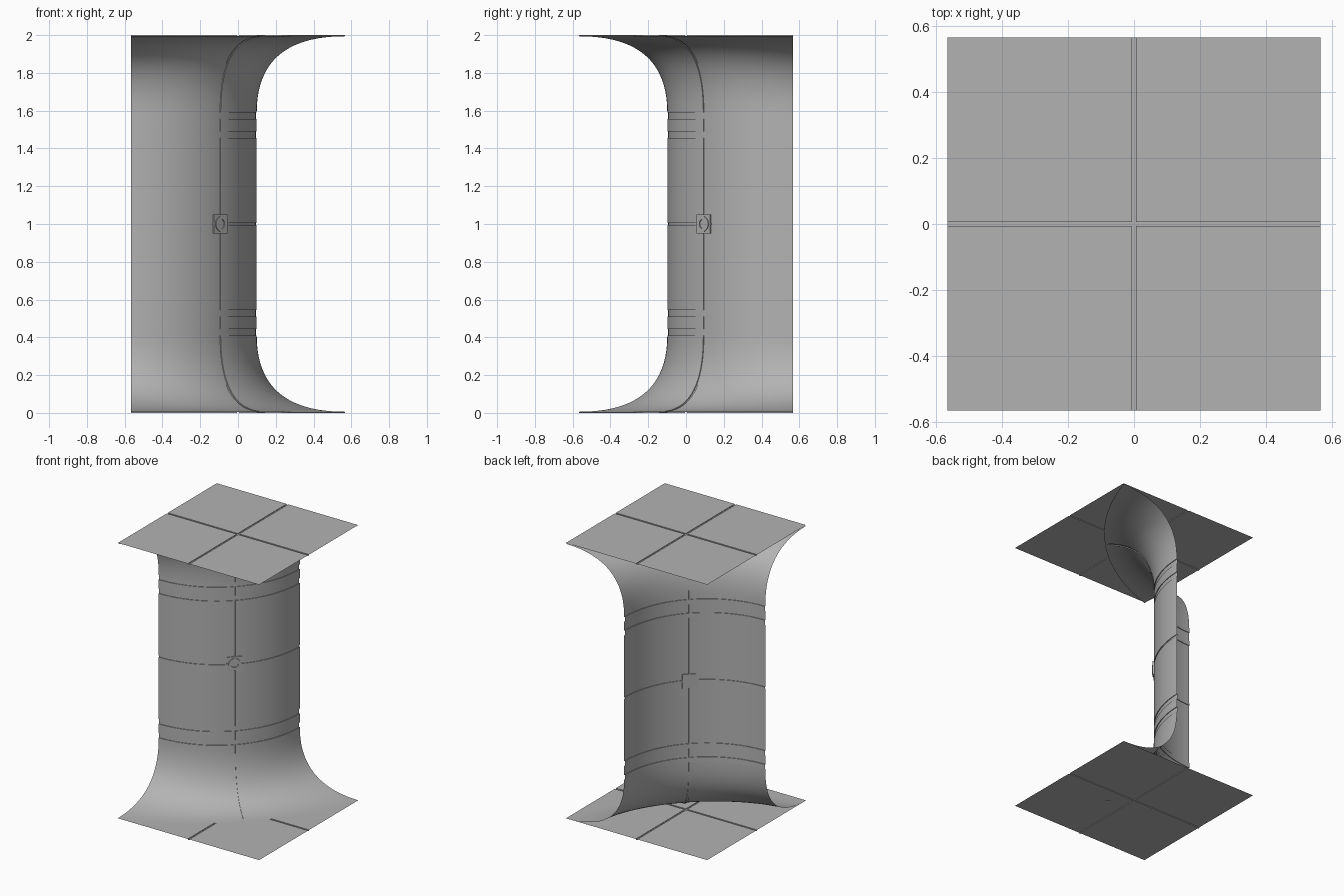
import bpy, bmesh, math
from mathutils import Vector, Matrix

if "Cube" in bpy.data.objects:
    bpy.data.objects.remove(bpy.data.objects["Cube"])

HALF = 0.566      # half of the square plate
RADIUS = 0.665    # plan radius of the curved wall
FLARE = 0.466     # how far the flare reaches at the ends
FLARE_H = 0.41    # height of the flare
GROOVE = 0.005    # groove depth
SEAM = 0.006      # half width of a groove

grey = bpy.data.materials.new("mid_grey")
grey.diffuse_color = (0.45, 0.45, 0.45, 1)
grey.use_nodes = True
grey.node_tree.nodes["Principled BSDF"].inputs["Base Color"].default_value = grey.diffuse_color


def finish(bm, name):
    bmesh.ops.remove_doubles(bm, verts=bm.verts, dist=1e-5)
    bmesh.ops.dissolve_degenerate(bm, edges=bm.edges, dist=1e-5)
    mesh = bpy.data.meshes.new(name)
    bm.to_mesh(mesh)
    bm.free()
    mesh.materials.append(grey)
    obj = bpy.data.objects.new(name, mesh)
    bpy.context.collection.objects.link(obj)
    bpy.ops.object.select_all(action='DESELECT')
    obj.select_set(True)
    bpy.context.view_layer.objects.active = obj
    bpy.ops.object.shade_smooth_by_angle(angle=math.radians(30))
    return obj


def grid(name, cols, rows, point):
    """Sheet through point(col, row) for every column and row."""
    bm = bmesh.new()
    v = [[bm.verts.new(point(c, r)) for c in cols] for r in rows]
    for j in range(len(rows) - 1):
        for i in range(len(cols) - 1):
            bm.faces.new((v[j][i], v[j][i + 1], v[j + 1][i + 1], v[j + 1][i]))
    return finish(bm, name)


def groove(centre, half):
    return [(centre - half, 0), (centre - half, 1), (centre + half, 1), (centre + half, 0)]


# Wall profile: (flare offset, height, normal out, normal up, groove)
def bezier_row(t):
    d, z = FLARE * t * t, 0.006 + (FLARE_H - 0.006) * (1 - t) ** 2
    n = Vector(((FLARE_H - 0.006) * (1 - t), FLARE * t)).normalized()
    return (d, z, n.x, n.y, 0)


lower = [bezier_row(1 - i / 20) for i in range(20)]
bands = groove(0.4275, 0.0175) + groove(0.5275, 0.0175)
lower += [(0, z, 1, 0, g) for z, g in bands]
middle = [(0, z, 1, 0, g) for z, g in groove(1.0, SEAM)]
upper = [(d, 2 - z, nr, -nz, g) for d, z, nr, nz, g in reversed(lower)]


def wall_point(col, row):
    t, seam = col
    d, z, nr, nz, g = row
    a = t * math.pi / 2
    depth = GROOVE * max(seam, g)
    r = RADIUS - depth * nr
    return (-HALF + r * math.cos(a) + d * (1 - t),
            HALF - r * math.sin(a) - d * t,
            z - depth * nz)


# Quarter-round wall flaring into floor and ceiling, with a central seam
segments = 49
seam_t = SEAM / RADIUS / (math.pi / 2)
columns = [(i / segments, 0) for i in range(segments + 1)]
columns = columns[:25] + groove(0.5, seam_t) + columns[25:]
grid("curved_wall", columns, lower + middle + upper, wall_point)

# Floor and ceiling plates, each quartered by a cross groove
lines = [(-HALF, 0)] + groove(0, SEAM) + [(HALF, 0)]
grid("floor_plate", lines, lines,
     lambda c, r: (c[0], r[0], GROOVE * (1 - max(c[1], r[1]))))
grid("ceiling_plate", lines, lines,
     lambda c, r: (c[0], r[0], 2 - GROOVE * max(c[1], r[1])))

# Small square boss with a ring, where the wall grooves cross
out = Vector((1, -1, 0)).normalized()
side = Vector((1, 1, 0)).normalized()
up = Vector((0, 0, 1))
frame = Matrix((side, up, out)).transposed().to_4x4()
frame.translation = Vector((-HALF, HALF, 1.0)) + out * (RADIUS - 0.001)

bm = bmesh.new()
bmesh.ops.create_cube(bm, size=1, matrix=frame @ Matrix.Diagonal((0.1, 0.1, 0.014, 1)))
finish(bm, "boss_plate")

ring = [(0.025, 0.006), (0.025, 0.012), (0.04, 0.012), (0.04, 0.006)]
grid("boss_ring", [i * math.tau / 24 for i in range(25)], ring,
     lambda a, p: frame @ Vector((p[0] * math.cos(a), p[0] * math.sin(a), p[1])))
